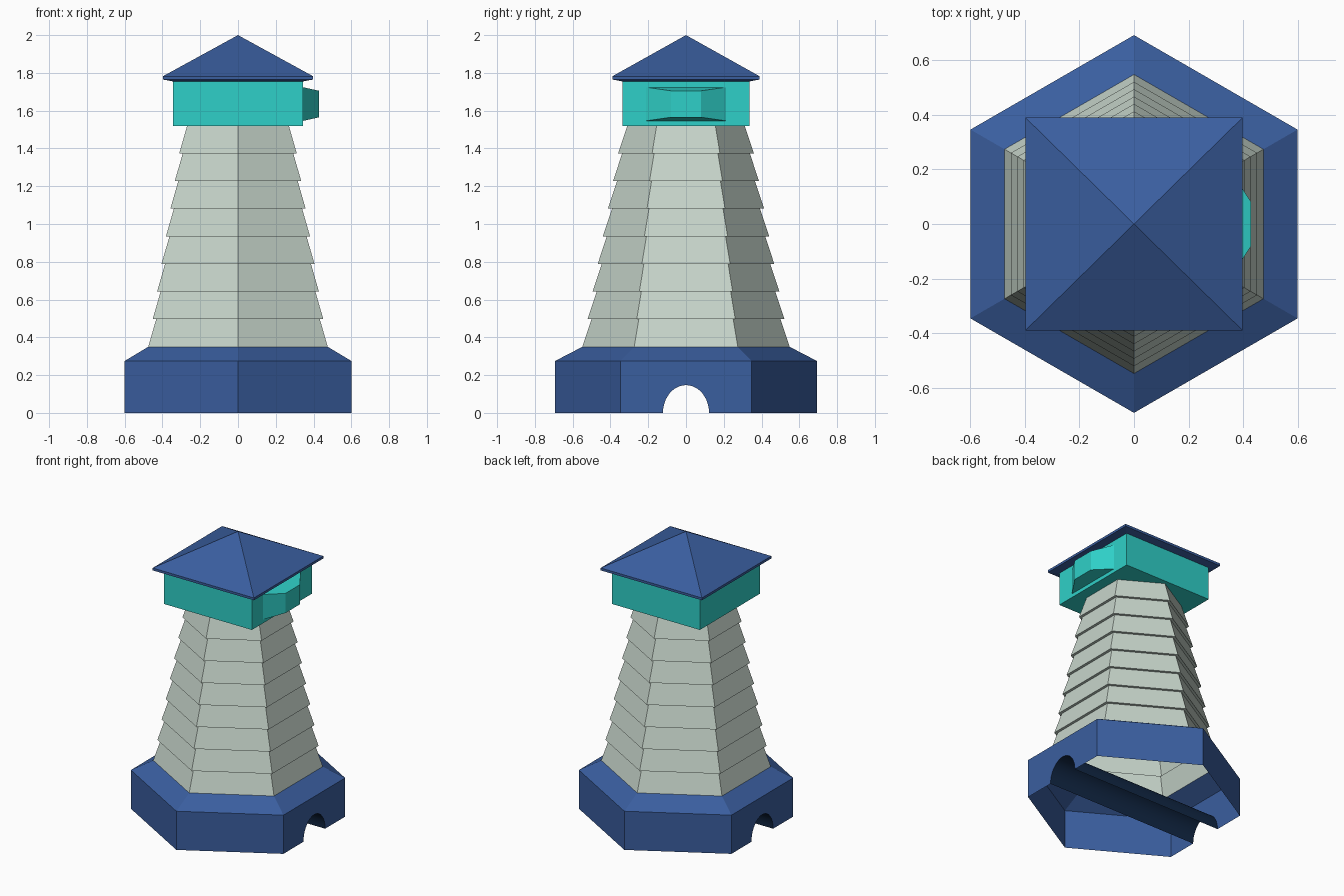
import bpy, bmesh, math

if "Cube" in bpy.data.objects:
    bpy.data.objects.remove(bpy.data.objects["Cube"])


def material(name, rgb):
    m = bpy.data.materials.new(name)
    lin = [((c / 255 + 0.055) / 1.055) ** 2.4 if c > 10 else c / 3294 for c in rgb]
    m.diffuse_color = (*lin, 1)
    m.use_nodes = True
    m.node_tree.nodes["Principled BSDF"].inputs["Base Color"].default_value = m.diffuse_color
    return m


BLUE = material("blue", (58, 94, 159))
TEAL = material("teal", (47, 208, 200))
GREY = material("pale grey", (199, 213, 203))
DARK = material("dark navy", (18, 40, 70))


def hexagon(apothem, z):
    """Hexagon with corners on the y axis and flats facing +-x."""
    r = apothem / math.cos(math.pi / 6)
    return [(r * math.cos(math.radians(30 + 60 * k - 60)),
             r * math.sin(math.radians(30 + 60 * k - 60)), z) for k in range(6)]


def rect(hx, hy, z):
    return [(-hx, -hy, z), (hx, -hy, z), (hx, hy, z), (-hx, hy, z)]


def finish(bm, name, mat):
    bmesh.ops.remove_doubles(bm, verts=bm.verts, dist=1e-5)
    bmesh.ops.recalc_face_normals(bm, faces=bm.faces)
    me = bpy.data.meshes.new(name)
    bm.to_mesh(me)
    bm.free()
    me.materials.append(mat)
    ob = bpy.data.objects.new(name, me)
    bpy.context.collection.objects.link(ob)
    return ob


def face(bm, pts):
    bm.faces.new([bm.verts.new(p) for p in pts])


def bridge(bm, a, b, skip=()):
    """Quads between two closed rings."""
    n = len(a)
    for i in range(n):
        if i not in skip:
            j = (i + 1) % n
            face(bm, [a[i], a[j], b[j], b[i]])


def loft(name, rings, mat, cap_start=False, cap_end=False):
    bm = bmesh.new()
    for a, b in zip(rings, rings[1:]):
        bridge(bm, a, b)
    if cap_start:
        face(bm, rings[0][::-1])
    if cap_end:
        face(bm, rings[-1])
    return finish(bm, name, mat)


# arch profile of the tunnel, from -y to +y
N = 20
arch = [(-0.122 * math.cos(math.pi * i / N), 0.147 * math.sin(math.pi * i / N))
        for i in range(N + 1)]

# hollow hexagonal base, with arch openings in the +-x walls
bm = bmesh.new()
low, mid, top = hexagon(0.6, 0), hexagon(0.6, 0.275), hexagon(0.475, 0.35)
bridge(bm, low, mid, skip=(0, 3))
bridge(bm, mid, top)
for s in (1, -1):
    h = 0.6 * math.tan(math.pi / 6)
    pts = [(-h, 0)] + arch + [(h, 0), (h, 0.275), (-h, 0.275)]
    face(bm, [(s * 0.6, s * y, z) for y, z in pts])
finish(bm, "base", BLUE)

# tunnel lining through the base
bm = bmesh.new()
for (y0, z0), (y1, z1) in zip(arch, arch[1:]):
    face(bm, [(-0.6, y0, z0), (0.6, y0, z0), (0.6, y1, z1), (-0.6, y1, z1)])
tunnel = finish(bm, "tunnel", DARK)
for p in tunnel.data.polygons:          # lining faces inward
    if p.normal.z > 0:
        p.flip()
tunnel.data.shade_smooth()

# tower of eight overlapping flared courses
rings = []
STEP = 1.17 / 8
for i in range(8):
    a = 0.475 - 0.0234 * i
    z = 0.35 + STEP * i
    rings += [hexagon(a, z), hexagon(a - 0.042, z + STEP)]
loft("tower", rings, GREY)

# square cabin
loft("cabin", [rect(0.345, 0.337, 1.52), rect(0.345, 0.337, 1.757)], TEAL, True, True)

# bay window on the right side
loft("bay_window", [
    [(x, -y, 1.635 - h), (x, y, 1.635 - h), (x, y, 1.635 + h), (x, -y, 1.635 + h)]
    for x, y, h in ((0.344, 0.213, 0.089), (0.43, 0.08, 0.07))], TEAL, False, True)

# pyramid roof with a thin eave
loft("roof", [rect(0.345, 0.337, 1.755), rect(0.398, 0.39, 1.765),
              rect(0.398, 0.39, 1.782), rect(0, 0, 2.0)][:3], BLUE, True)
bm = bmesh.new()
eave = rect(0.398, 0.39, 1.782)
for i in range(4):
    face(bm, [eave[i], eave[(i + 1) % 4], (0, 0, 2.0)])
finish(bm, "roof_top", BLUE)
